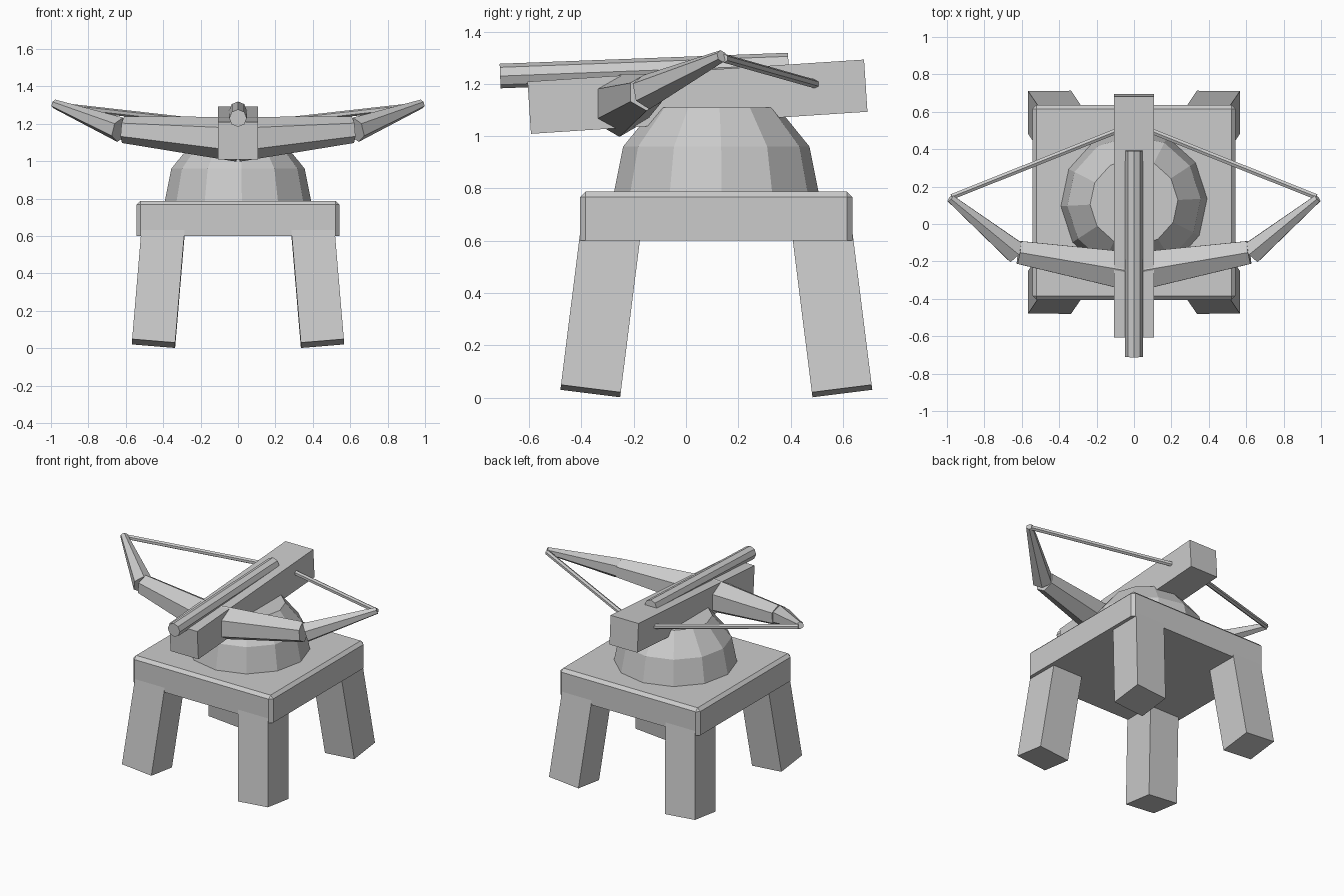
import bpy, bmesh, math
from mathutils import Vector, Matrix

old = bpy.data.objects.get("Cube")
if old:
    bpy.data.objects.remove(old, do_unlink=True)

GREY = (0.6, 0.6, 0.6, 1.0)
mat = bpy.data.materials.new("plain grey")
mat.use_nodes = True
mat.diffuse_color = GREY
mat.node_tree.nodes["Principled BSDF"].inputs["Base Color"].default_value = GREY

MID = 0.116  # centre of the stand along y


def finish(name, bm):
    bmesh.ops.recalc_face_normals(bm, faces=bm.faces)
    mesh = bpy.data.meshes.new(name)
    bm.to_mesh(mesh)
    bm.free()
    mesh.materials.append(mat)
    obj = bpy.data.objects.new(name, mesh)
    bpy.context.collection.objects.link(obj)
    return obj


def loft(name, stations, sides, phase=0.0, ref=(0, 0, 1)):
    """Flat-sided solid through (centre, radius) stations along a straight axis."""
    bm = bmesh.new()
    axis = (Vector(stations[-1][0]) - Vector(stations[0][0])).normalized()
    u = Vector(ref)
    u = (u - axis * u.dot(axis)).normalized()
    v = axis.cross(u)
    rings = []
    for centre, radius in stations:
        ring = []
        for i in range(sides):
            a = math.radians(phase) + math.tau * i / sides
            ring.append(bm.verts.new(Vector(centre) + radius * (math.cos(a) * u + math.sin(a) * v)))
        rings.append(ring)
    for lower, upper in zip(rings, rings[1:]):
        for i in range(sides):
            j = (i + 1) % sides
            bm.faces.new((lower[i], lower[j], upper[j], upper[i]))
    bm.faces.new(rings[0])
    bm.faces.new(rings[-1])
    return finish(name, bm)


def box(name, centre, size, tilt=0.0, chamfer=0.0):
    """Box tilted about x, with optional chamfer on every edge but the bottom ones."""
    bm = bmesh.new()
    bmesh.ops.create_cube(bm, size=1.0)
    bmesh.ops.scale(bm, vec=size, verts=bm.verts)
    if chamfer:
        edges = [e for e in bm.edges if any(v.co.z > 0 for v in e.verts)]
        bmesh.ops.bevel(bm, geom=edges, offset=chamfer, segments=1, affect='EDGES')
    bmesh.ops.transform(bm, verts=bm.verts,
                        matrix=Matrix.Translation(centre) @ Matrix.Rotation(tilt, 4, 'X'))
    return finish(name, bm)


# Stand: chamfered platform and four splayed legs
box("platform", (0, MID, 0.694), (1.085, 1.042, 0.188), chamfer=0.021)
for sx, side in ((1, "left"), (-1, "right")):
    for sy, end in ((-1, "front"), (1, "back")):
        loft(f"{end}_{side}_leg",
             [((sx * 0.451, MID + sy * 0.481, 0.025), 0.163),
              ((sx * 0.4, MID + sy * 0.405, 0.63), 0.163)],
             4, phase=45, ref=(1, 0, 0))

# Faceted swivel dome
loft("swivel_dome", [((0, MID, 0.78), 0.393), ((0, MID, 0.96), 0.357), ((0, MID, 1.11), 0.235)],
     12, phase=3, ref=(1, 0, 0))

# Stock and bolt
box("stock", (0, 0.044, 1.151), (0.216, 1.29, 0.2), tilt=math.radians(3.75))
loft("bolt", [((0, -0.711, 1.23), 0.047), ((0, 0.392, 1.272), 0.047)], 8)

# Bow limbs and string
for sx, side in ((1, "left"), (-1, "right")):
    loft(f"{side}_inner_limb",
         [((0, -0.256, 1.117), 0.12), ((sx * 0.615, -0.152, 1.168), 0.071)], 6)
    loft(f"{side}_outer_limb",
         [((sx * 0.63, -0.152, 1.168), 0.068), ((sx * 0.982, 0.137, 1.306), 0.024)], 6)
    loft(f"{side}_string",
         [((sx * 0.975, 0.145, 1.298), 0.017), ((sx * 0.06, 0.51, 1.195), 0.017)], 6)
